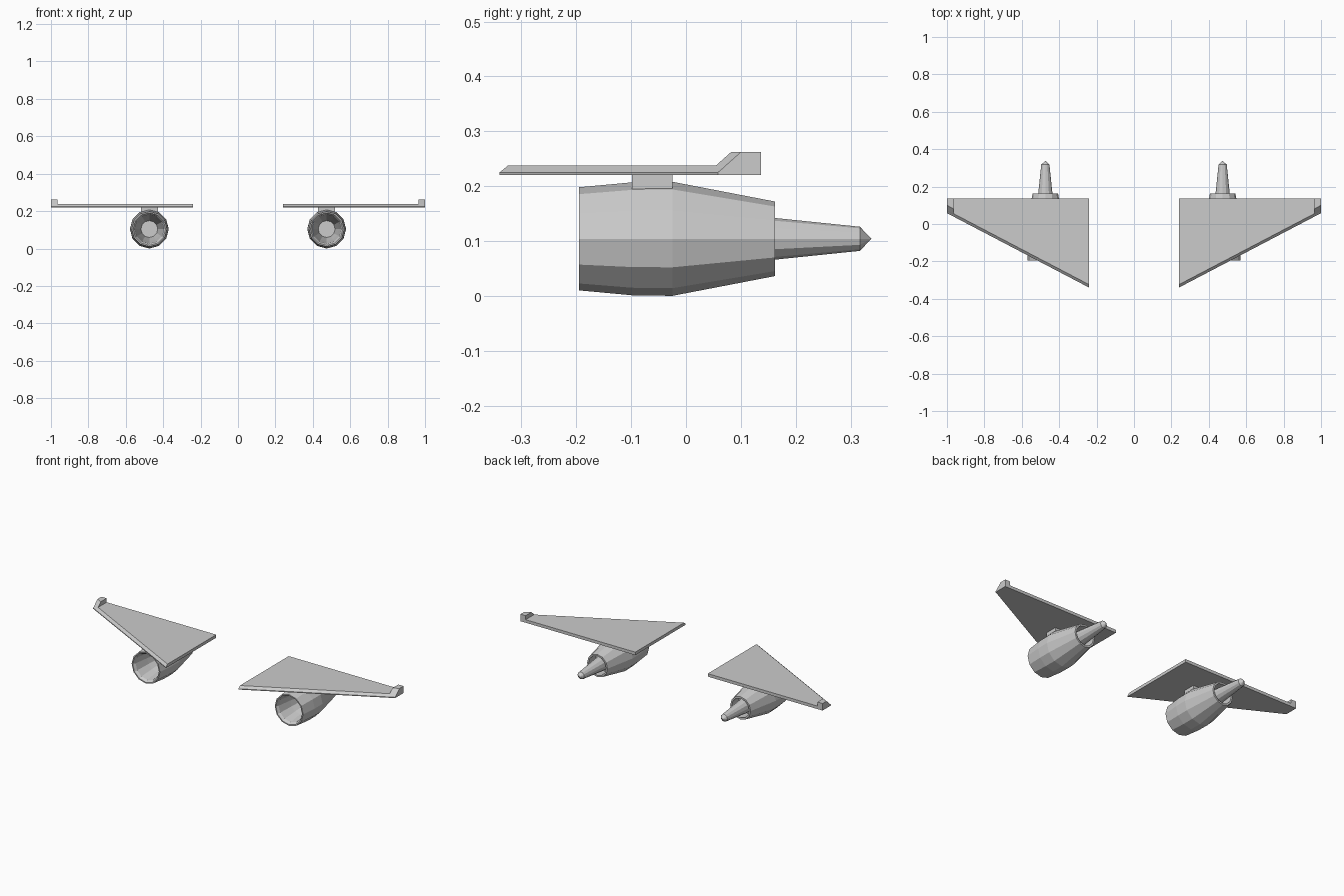
import bpy, bmesh
from math import cos, sin, pi

if "Cube" in bpy.data.objects:
    bpy.data.objects.remove(bpy.data.objects["Cube"])

CX, CZ = 0.474, 0.104   # engine axis
SIDES = 12


def finish(name, bm):
    """Turn a bmesh into an object mirrored to the other side."""
    bmesh.ops.remove_doubles(bm, verts=bm.verts, dist=1e-5)
    bmesh.ops.recalc_face_normals(bm, faces=bm.faces)
    me = bpy.data.meshes.new(name)
    bm.to_mesh(me)
    bm.free()
    ob = bpy.data.objects.new(name, me)
    bpy.context.collection.objects.link(ob)
    mod = ob.modifiers.new("Mirror", 'MIRROR')
    mod.use_axis[0] = True
    mod.use_mirror_merge = False
    return ob


def stack(name, layers):
    """Solid through stacked outlines: [(z, [(x, y), ...]), ...]."""
    bm = bmesh.new()
    rings = [[bm.verts.new((x, y, z)) for x, y in pts] for z, pts in layers]
    for a, b in zip(rings, rings[1:]):
        n = len(a)
        for i in range(n):
            j = (i + 1) % n
            bm.faces.new((a[i], a[j], b[j], b[i]))
    bm.faces.new(rings[0])
    bm.faces.new(rings[-1])
    return finish(name, bm)


def lathe(name, profile):
    """Revolve (y, radius) points around the engine axis; radius 0 closes."""
    bm = bmesh.new()
    rings = []
    for y, r in profile:
        if r == 0:
            rings.append([bm.verts.new((CX, y, CZ))] * SIDES)
        else:
            rings.append([bm.verts.new((CX + r * cos(2 * pi * i / SIDES), y,
                                        CZ + r * sin(2 * pi * i / SIDES)))
                          for i in range(SIDES)])
    for a, b in zip(rings, rings[1:]):
        for i in range(SIDES):
            j = (i + 1) % SIDES
            bm.faces.new(list(dict.fromkeys((a[i], a[j], b[j], b[i]))))
    return finish(name, bm)


# Swept wing with a chamfered leading edge
def wing_outline(shift):
    return [(0.24, -0.34 + shift), (1.0, 0.058 + shift), (1.0, 0.137), (0.24, 0.137)]


stack("wing", [(0.22, wing_outline(0)), (0.225, wing_outline(0)),
               (0.238, wing_outline(0.016))])


# Upturned wing tip
def tip_outline(front):
    return [(0.966, front), (1.0, front + 0.018), (1.0, 0.137), (0.966, 0.137)]


stack("winglet", [(0.225, tip_outline(0.042)), (0.238, tip_outline(0.055)),
                  (0.262, tip_outline(0.082))])

# Engine cowling with hollow intake and rear nozzle
lathe("engine_cowling", [
    (0.02, 0), (0.02, 0.045), (-0.09, 0.065), (-0.18, 0.078), (-0.195, 0.087),
    (-0.195, 0.094), (-0.098, 0.103), (-0.025, 0.104), (0.162, 0.068),
    (0.162, 0.058), (0.09, 0.062), (0.09, 0)])

# Exhaust cone
lathe("exhaust_cone", [(0.08, 0), (0.08, 0.046), (0.162, 0.038),
                       (0.317, 0.022), (0.338, 0)])

# Pylon joining engine and wing
W = 0.045
pylon = [(CX - W, -0.098), (CX + W, -0.098), (CX + W, -0.025), (CX - W, -0.025)]
stack("pylon", [(0.193, pylon), (0.222, pylon)])
